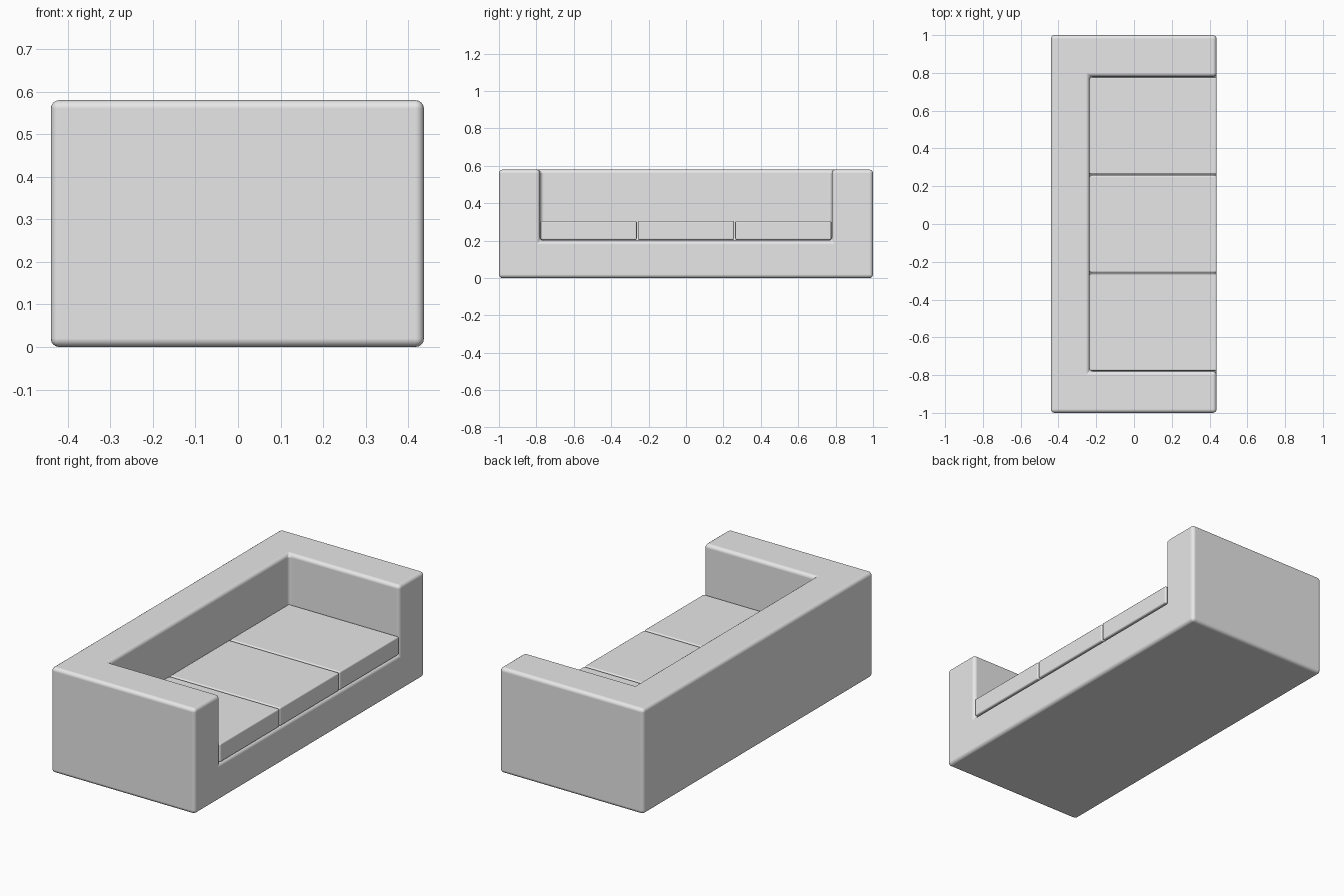
import bpy
import bmesh
import math
from mathutils import Vector

cube = bpy.data.objects.get("Cube")
if cube:
    bpy.data.objects.remove(cube, do_unlink=True)

fabric = bpy.data.materials.new("light grey fabric")
fabric.use_nodes = True
GREY = (0.8, 0.8, 0.8, 1)
fabric.diffuse_color = GREY
fabric.node_tree.nodes["Principled BSDF"].inputs["Base Color"].default_value = GREY

# Main dimensions
BACK, FRONT, BACKREST = -0.44, 0.437, -0.235
HALF, ARM = 1.0, 0.78
SEAT, TOP = 0.2, 0.58


def block_mesh(bm, xs, ys, zs, filled):
    """Outer skin of the filled cells of a grid, merged into flat faces."""
    grid = (xs, ys, zs)
    size = [len(g) - 1 for g in grid]
    cells = {(i, j, k) for i in range(size[0]) for j in range(size[1])
             for k in range(size[2]) if filled(i, j, k)}
    for cell in cells:
        for axis in range(3):
            for side in (0, 1):
                near = list(cell)
                near[axis] += 2 * side - 1
                if tuple(near) in cells:
                    continue
                u, v = (axis + 1) % 3, (axis + 2) % 3
                corners = []
                for du, dv in ((0, 0), (1, 0), (1, 1), (0, 1)):
                    p = list(cell)
                    p[axis] += side
                    p[u] += du
                    p[v] += dv
                    corners.append(bm.verts.new(Vector(grid[a][p[a]] for a in range(3))))
                bm.faces.new(corners if side else corners[::-1])
    bmesh.ops.remove_doubles(bm, verts=bm.verts, dist=0.0001)
    bmesh.ops.dissolve_limit(bm, angle_limit=0.01, verts=bm.verts, edges=bm.edges)


def soft_block(name, xs, ys, zs, radius, filled=lambda i, j, k: True):
    """Upholstered block with rounded edges."""
    bm = bmesh.new()
    block_mesh(bm, xs, ys, zs, filled)
    mesh = bpy.data.meshes.new(name)
    bm.to_mesh(mesh)
    bm.free()
    mesh.materials.append(fabric)
    obj = bpy.data.objects.new(name, mesh)
    bpy.context.collection.objects.link(obj)
    bevel = obj.modifiers.new("rounded edges", "BEVEL")
    bevel.width = radius
    bevel.segments = 4
    bevel.limit_method = "ANGLE"
    bevel.harden_normals = True
    bpy.ops.object.select_all(action="DESELECT")
    obj.select_set(True)
    bpy.context.view_layer.objects.active = obj
    bpy.ops.object.shade_smooth_by_angle(angle=math.radians(35))
    return obj


# Frame: base, backrest and two arms in one piece, open above the seat
soft_block("sofa_frame", (BACK, BACKREST, FRONT), (-HALF, -ARM, ARM, HALF),
           (0, SEAT, TOP), 0.02,
           lambda i, j, k: not (i == 1 and j == 1 and k == 1))

# Three seat cushions with narrow gaps between them
pitch = 2 * ARM / 3
for n, side in enumerate(("right", "middle", "left")):
    y = -ARM + n * pitch
    soft_block(side + "_seat_cushion", (BACKREST, FRONT),
               (y + 0.003, y + pitch - 0.003), (SEAT + 0.004, 0.305), 0.008)
